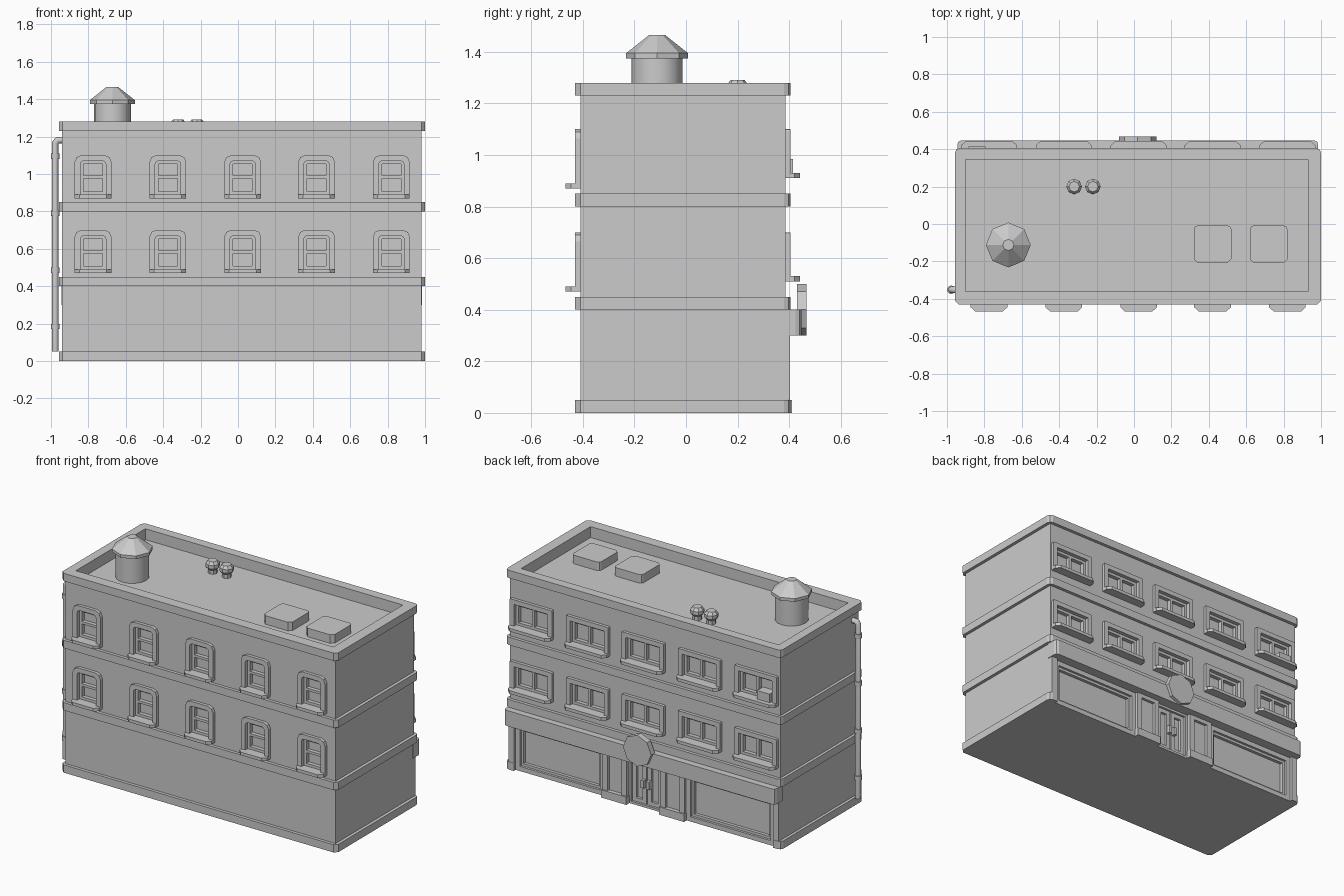
import bpy, bmesh, math

if "Cube" in bpy.data.objects:
    bpy.data.objects.remove(bpy.data.objects["Cube"])

FRONT, BACK = (-0.41, -1), (0.385, 1)      # wall plane y, outward sign
COLUMNS = [-0.775, -0.375, 0.025, 0.42, 0.82]


# ---------- geometry pieces: each returns (verts, faces) ----------
def prism(pts, axis, a, b):
    def put(p, h):
        return (p[0], h, p[1]) if axis == 'y' else (p[0], p[1], h)
    n = len(pts)
    v = [put(p, a) for p in pts] + [put(p, b) for p in pts]
    f = [tuple(range(n)), tuple(range(n, 2 * n))]
    f += [(i, (i + 1) % n, n + (i + 1) % n, n + i) for i in range(n)]
    return v, f


def rect(x0, x1, z0, z1, top=0.0, bottom=0.0):
    """Rectangle with optional cut corners."""
    pts = []
    if bottom:
        pts += [(x0, z0 + bottom), (x0 + bottom, z0), (x1 - bottom, z0), (x1, z0 + bottom)]
    else:
        pts += [(x0, z0), (x1, z0)]
    if top:
        t, k = top, top * 0.3
        pts += [(x1, z1 - t), (x1 - k, z1 - k), (x1 - t, z1),
                (x0 + t, z1), (x0 + k, z1 - k), (x0, z1 - t)]
    else:
        pts += [(x1, z1), (x0, z1)]
    return pts


def box(x0, x1, y0, y1, z0, z1):
    return prism(rect(x0, x1, z0, z1), 'y', y0, y1)


def ring(outer, inner, y0, y1):
    n = len(outer)
    v = [(p[0], y, p[1]) for loop, y in
         ((outer, y0), (inner, y0), (outer, y1), (inner, y1)) for p in loop]
    f = []
    for i in range(n):
        j = (i + 1) % n
        for a, b in ((0, 1), (1, 3), (3, 2), (2, 0)):
            f.append((a * n + i, a * n + j, b * n + j, b * n + i))
    return v, f


def frame(x0, x1, z0, z1, w, y0, y1):
    return ring(rect(x0, x1, z0, z1), rect(x0 + w, x1 - w, z0 + w, z1 - w), y0, y1)


def lathe(cx, cy, profile, n):
    v = [(cx + r * math.cos(2 * math.pi * i / n), cy + r * math.sin(2 * math.pi * i / n), z)
         for r, z in profile for i in range(n)]
    f = [(k * n + i, k * n + (i + 1) % n, (k + 1) * n + (i + 1) % n, (k + 1) * n + i)
         for k in range(len(profile) - 1) for i in range(n)]
    f += [tuple(range(n)), tuple(range(len(v) - n, len(v)))]
    return v, f


def make(name, *parts, smooth=None):
    verts, faces = [], []
    for v, f in parts:
        k = len(verts)
        verts += v
        faces += [tuple(i + k for i in q) for q in f]
    me = bpy.data.meshes.new(name)
    me.from_pydata(verts, [], faces)
    bm = bmesh.new()
    bm.from_mesh(me)
    bmesh.ops.recalc_face_normals(bm, faces=bm.faces)
    bm.to_mesh(me)
    bm.free()
    ob = bpy.data.objects.new(name, me)
    bpy.context.collection.objects.link(ob)
    if smooth:
        bpy.ops.object.select_all(action='DESELECT')
        ob.select_set(True)
        bpy.context.view_layer.objects.active = ob
        bpy.ops.object.shade_smooth_by_angle(angle=math.radians(smooth))
    return ob


def cut(ob, cutter):
    m = ob.modifiers.new("cut", 'BOOLEAN')
    m.object, m.operation, m.solver = cutter, 'DIFFERENCE', 'EXACT'


# ---------- recesses: windows, shop bays, doorway, roof well ----------
holes = [box(-0.90, 0.93, -0.36, 0.345, 1.21, 1.4)]
for cx in COLUMNS:
    for zb in (0.47, 0.87):
        holes.append(box(cx - 0.075, cx + 0.075, -0.5, -0.38, zb + 0.015, zb + 0.205))
        holes.append(box(cx - 0.125, cx + 0.125, 0.355, 0.5, zb + 0.055, zb + 0.21))
BAYS = [(-0.90, -0.27), (-0.10, 0.14), (0.31, 0.94)]
for x0, x1 in BAYS:
    holes.append(box(x0, x1, 0.35, 0.5, -0.1, 0.30))
cutter = make("recess_cutter", *holes)
cutter.hide_render = True
cutter.hide_set(True)

# ---------- main body and horizontal bands ----------
cut(make("walls", box(-0.94, 0.98, -0.41, 0.385, 0, 1.26)), cutter)
for name, z0, z1 in (("base_band", 0, 0.05), ("lower_band", 0.40, 0.45),
                     ("upper_band", 0.80, 0.85), ("parapet", 1.23, 1.28)):
    outline = rect(-0.958, 1.0, -0.43, 0.405, top=0.025, bottom=0.02)
    band = make(name, prism(outline, 'z', z0, z1))
    if name in ("base_band", "parapet"):
        cut(band, cutter)


# ---------- windows ----------
def window(name, cx, z0, z1, zs, half, wall, tall):
    y, s = wall

    def d(out):
        return y + s * out
    w = 0.03
    c = 0.035 if tall else 0.006
    parts = [ring(rect(cx - half, cx + half, z0, z1, top=c),
                  rect(cx - half + w, cx + half - w, z0 + 0.02, z1 - w, top=c * 0.5),
                  d(-0.01), d(0.02))]
    a = half - w
    parts.append(frame(cx - a - .004, cx + a + .004, z0 + 0.016, z1 - w + .004, 0.021,
                       d(-0.03), d(-0.005)))
    if tall:      # sash with one crossbar
        zm = z0 + 0.113
        parts.append(box(cx - a, cx + a, d(-0.03), d(-0.005), zm - 0.008, zm + 0.008))
    else:         # side by side panes
        parts.append(box(cx - 0.009, cx + 0.009, d(-0.03), d(-0.005), z0 + 0.02, z1 - w))
    e = half
    parts.append(prism([(cx - e, d(-0.01)), (cx - e, d(0.035)), (cx - e + 0.025, d(0.058)),
                        (cx + e - 0.025, d(0.058)), (cx + e, d(0.035)), (cx + e, d(-0.01))],
                       'z', zs, zs + 0.02))
    make(name, *parts)


for cx in COLUMNS:
    for zb in (0.47, 0.87):
        window("front_window", cx, zb, zb + 0.23, zb, 0.098, FRONT, True)
        window("back_window", cx, zb + 0.04, zb + 0.23, zb + 0.04, 0.15, BACK, False)
make("window_air_unit", box(-0.885, -0.795, 0.355, 0.415, 0.93, 0.985))

# ---------- shopfront on the back ----------
for x0, x1 in (BAYS[0], BAYS[2]):
    make("shop_window", frame(x0, x1, 0.0, 0.30, 0.03, 0.345, 0.385),
         frame(x0 + 0.028, x1 - 0.028, 0.028, 0.272, 0.018, 0.345, 0.37))
for x0, x1 in ((-0.94, -0.90), (0.94, 0.98)):
    make("corner_pilaster", box(x0, x1, 0.37, 0.403, 0, 0.31))
for x0, x1 in ((-0.27, -0.10), (0.14, 0.31)):
    make("entry_pilaster", frame(x0, x1, 0.0, 0.31, 0.035, 0.37, 0.403),
         box(x0 - 0.004, x1 + 0.004, 0.37, 0.412, 0, 0.05))
make("door_frame", frame(-0.10, 0.14, -0.0, 0.30, 0.015, 0.345, 0.38))
for s in (-1, 1):
    a, b = sorted((0.02 + s * 0.003, 0.02 + s * 0.105))
    h0, h1 = sorted((0.02 + s * 0.008, 0.02 + s * 0.03))
    make("door_leaf", frame(a, b, 0.012, 0.287, 0.028, 0.345, 0.366))
    make("door_handle", box(h0, h1, 0.36, 0.39, 0.125, 0.175))
make("shop_fascia", prism(rect(-0.945, 0.985, 0.37, 0.447, top=0.022), 'z', 0.30, 0.40))
disc = [(0.02 + 0.1 * math.cos(i * math.pi / 4), 0.40 + 0.1 * math.sin(i * math.pi / 4))
        for i in range(8)]
make("round_sign", prism(disc, 'y', 0.43, 0.468))

# ---------- roof equipment ----------
make("water_tank", lathe(-0.672, -0.112, [(0.099, 1.20), (0.099, 1.38)], 16), smooth=40)
make("tank_roof", lathe(-0.672, -0.112, [(0.12, 1.375), (0.12, 1.395), (0.03, 1.466)], 8))
for x in (-0.32, -0.22):
    make("roof_vent", lathe(x, 0.20, [(0.028, 1.20), (0.028, 1.235), (0.042, 1.25),
                                      (0.042, 1.272), (0.028, 1.29)], 8))
for x in (0.32, 0.62):
    make("roof_hatch", prism(rect(x, x + 0.2, -0.208, -0.008, top=0.02, bottom=0.02),
                             'z', 1.20, 1.265))

# ---------- drain pipe on the left side ----------
curve = bpy.data.curves.new("drain_pipe", 'CURVE')
curve.dimensions = '3D'
curve.bevel_depth, curve.bevel_resolution, curve.use_fill_caps = 0.018, 2, True
path = [(-0.977, 0.05), (-0.977, 1.165), (-0.966, 1.18), (-0.93, 1.182)]
sp = curve.splines.new('POLY')
sp.points.add(len(path) - 1)
for p, (x, z) in zip(sp.points, path):
    p.co = (x, -0.352, z, 1)
bpy.context.collection.objects.link(bpy.data.objects.new("drain_pipe", curve))
for z in (0.185, 0.485, 0.79, 1.095):
    make("pipe_bracket", lathe(-0.977, -0.352, [(0.023, z - 0.014), (0.023, z + 0.014)], 12),
         smooth=40)
